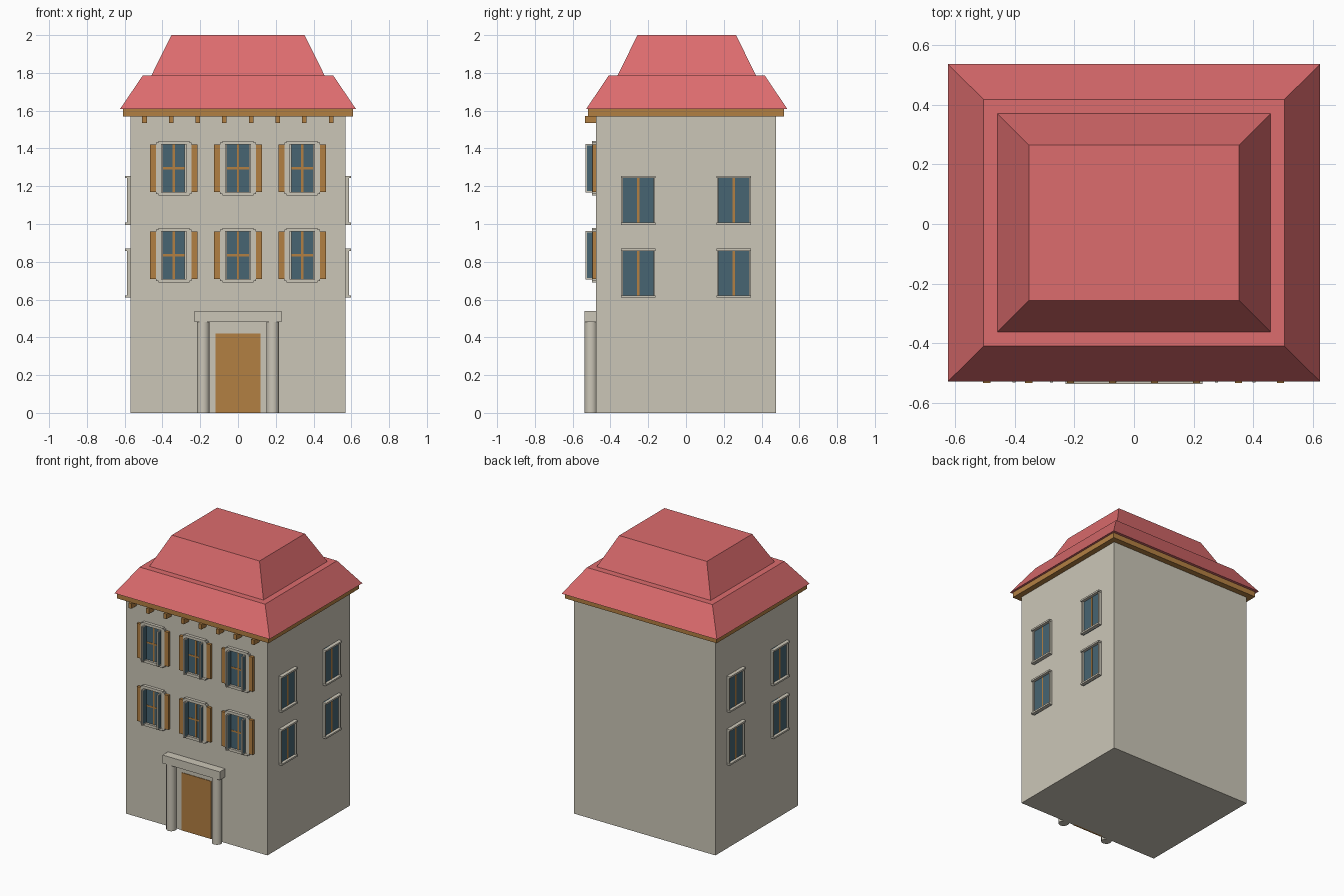
import bpy, bmesh, math

if "Cube" in bpy.data.objects:
    bpy.data.objects.remove(bpy.data.objects["Cube"])


def material(name, rgb):
    m = bpy.data.materials.new(name)
    m.diffuse_color = (*rgb, 1)
    m.use_nodes = True
    m.node_tree.nodes["Principled BSDF"].inputs["Base Color"].default_value = m.diffuse_color
    return m


STONE = material("warm stone", (0.60, 0.565, 0.475))
ROOF = material("red roof", (0.72, 0.15, 0.155))
WOOD = material("brown wood", (0.45, 0.215, 0.055))
GLASS = material("blue glass", (0.063, 0.13, 0.17))


def finish(bm, name, mat):
    bmesh.ops.recalc_face_normals(bm, faces=bm.faces)
    me = bpy.data.meshes.new(name)
    bm.to_mesh(me)
    bm.free()
    ob = bpy.data.objects.new(name, me)
    me.materials.append(mat)
    bpy.context.collection.objects.link(ob)
    return ob


def boxes(name, mat, spans):
    """One object made of boxes, each given as (x0, x1, y0, y1, z0, z1)."""
    bm = bmesh.new()
    for x0, x1, y0, y1, z0, z1 in spans:
        for v in bmesh.ops.create_cube(bm, size=1)["verts"]:
            v.co = (x0 if v.co.x < 0 else x1,
                    y0 if v.co.y < 0 else y1,
                    z0 if v.co.z < 0 else z1)
    return finish(bm, name, mat)


def hip(name, base, top, z0, z1, cy=0.004):
    """Truncated hipped roof from base and top half sizes."""
    bm = bmesh.new()
    for v in bmesh.ops.create_cube(bm, size=2)["verts"]:
        h, z = (base, z0) if v.co.z < 0 else (top, z1)
        v.co = (v.co.x * h[0], v.co.y * h[1] + cy, z)
    return finish(bm, name, ROOF)


# Walls, cornice and the two-stage roof
boxes("walls", STONE, [(-0.57, 0.57, -0.476, 0.476, 0, 1.572)])
boxes("cornice", WOOD, [(-0.61, 0.61, -0.518, 0.518, 1.57, 1.61)])
hip("lower_roof", (0.625, 0.533), (0.505, 0.414), 1.608, 1.785)
hip("upper_roof", (0.46, 0.368), (0.353, 0.261), 1.783, 2.0)

# Brackets under the front eave
boxes("eave_brackets", WOOD,
      [(x - 0.012, x + 0.012, -0.535, -0.47, 1.535, 1.572)
       for x in (-0.495 + i * 0.1411 for i in range(8))])

# Front windows with open casements and shutters
W = -0.476
frames, panes, bars, shutters, leaves, leaf_edges = [], [], [], [], [], []
for cx in (-0.34, 0, 0.34):
    for z0 in (0.71, 1.17):
        z1 = z0 + 0.25
        zm = (z0 + z1) / 2
        panes.append((cx - 0.068, cx + 0.068, W - 0.006, W + 0.01, z0, z1))
        bars.append((cx - 0.006, cx + 0.006, W - 0.0075, W, z0, z1))
        bars.append((cx - 0.068, cx + 0.068, W - 0.0075, W, zm - 0.006, zm + 0.006))
        frames.append((cx - 0.082, cx + 0.082, W - 0.022, W + 0.01, z1, z1 + 0.02))
        frames.append((cx - 0.082, cx + 0.082, W - 0.022, W + 0.01, z0 - 0.02, z0))
        for s in (-1, 1):
            def side(a, b, y0, y1, za, zb):
                lo, hi = sorted((cx + s * a, cx + s * b))
                return (lo, hi, y0, y1, za, zb)
            frames.append(side(0.067, 0.095, W - 0.021, W + 0.01, z0 - 0.012, z1 + 0.012))
            shutters.append(side(0.094, 0.126, W - 0.02, W + 0.01, z0, z1))
            leaves.append(side(0.059, 0.067, W - 0.05, W, z0 + 0.003, z1 - 0.003))
            leaf_edges.append(side(0.058, 0.068, W - 0.057, W - 0.048, z0 - 0.003, z1 + 0.003))
            for z in (z0 - 0.003, z1 - 0.004):
                leaf_edges.append(side(0.058, 0.068, W - 0.049, W, z, z + 0.007))
boxes("front_window_frames", STONE, frames)
boxes("front_window_glass", GLASS, panes)
boxes("front_window_bars", WOOD, bars)
boxes("shutters", WOOD, shutters)
boxes("casement_glass", GLASS, leaves)
boxes("casement_frames", STONE, leaf_edges)

# Windows on both side walls
frames, panes, bars = [], [], []
for s in (-1, 1):
    def wall(depth, y0, y1, z0, z1):
        lo, hi = sorted((s * 0.56, s * (0.57 + depth)))
        return (lo, hi, y0, y1, z0, z1)
    for cy in (-0.253, 0.253):
        for z0 in (0.61, 0.995):
            z1 = z0 + 0.26
            panes.append(wall(0.006, cy - 0.083, cy + 0.083, z0, z1))
            bars.append(wall(0.0075, cy - 0.006, cy + 0.006, z0, z1))
            for z in (z0, z1 - 0.012):
                frames.append(wall(0.027, cy - 0.092, cy + 0.092, z, z + 0.012))
            for y in (cy - 0.09, cy + 0.08):
                frames.append(wall(0.018, y, y + 0.01, z0 + 0.01, z1 - 0.01))
boxes("side_window_frames", STONE, frames)
boxes("side_window_glass", GLASS, panes)
boxes("side_window_bars", WOOD, bars)

# Door with round columns and a lintel
boxes("door", WOOD, [(-0.12, 0.12, W - 0.004, W + 0.01, 0, 0.42)])
boxes("door_lintel", STONE, [(-0.23, 0.23, -0.538, -0.47, 0.48, 0.54)])
for side_name, x in (("left", -0.184), ("right", 0.184)):
    bm = bmesh.new()
    bmesh.ops.create_cone(bm, cap_ends=True, segments=24, radius1=0.034,
                          radius2=0.034, depth=0.482)
    bmesh.ops.translate(bm, verts=bm.verts, vec=(x, -0.503, 0.241))
    column = finish(bm, side_name + "_column", STONE)
    bpy.ops.object.select_all(action='DESELECT')
    column.select_set(True)
    bpy.context.view_layer.objects.active = column
    bpy.ops.object.shade_smooth_by_angle(angle=math.radians(40))
